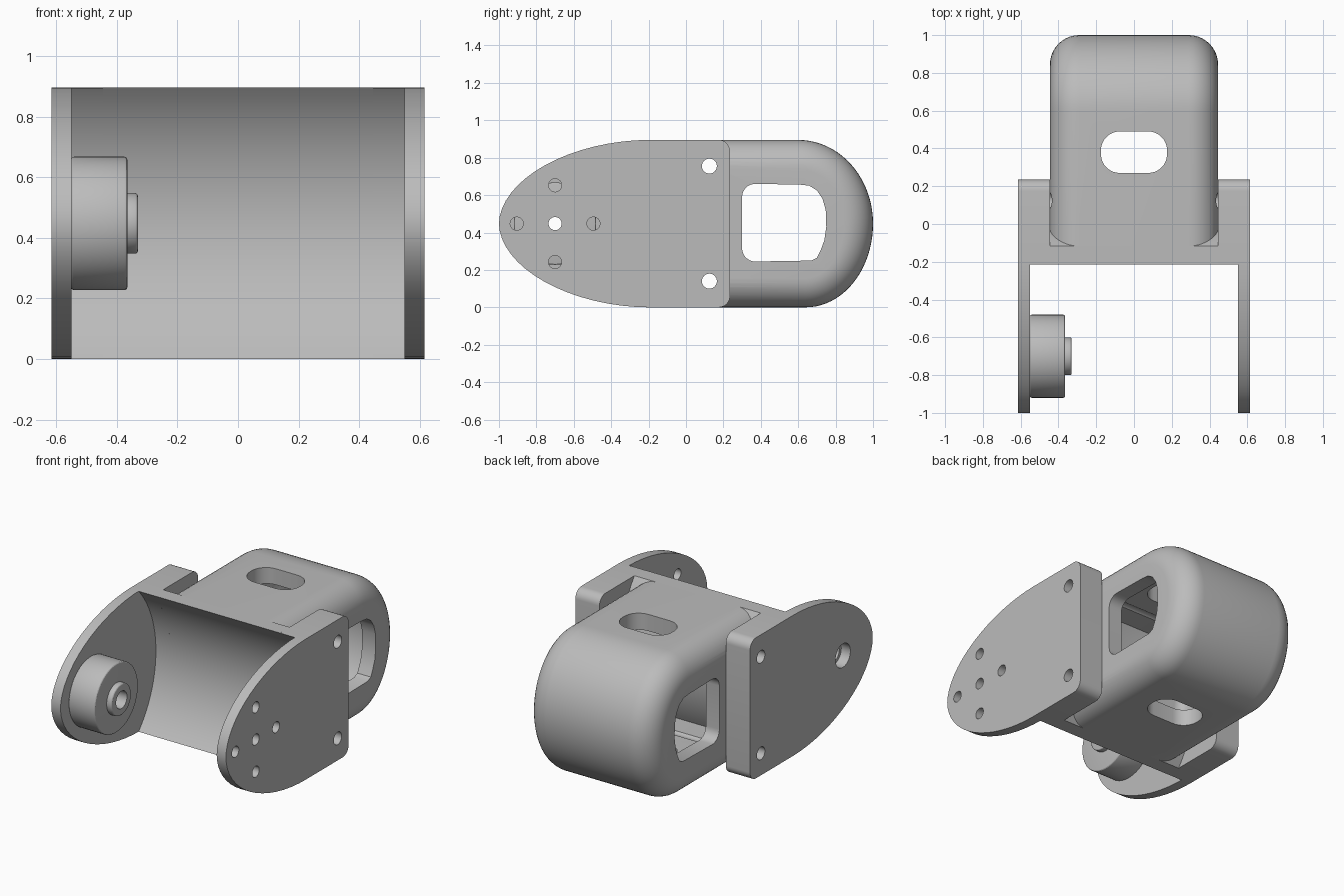
import bpy, bmesh
from math import sin, cos, pi, sqrt, radians
from mathutils import Matrix

if "Cube" in bpy.data.objects:
    bpy.data.objects.remove(bpy.data.objects["Cube"])

MID = 0.4475           # half the height
PIVOT = (-0.7, MID)    # hinge axis in (y, z)

grey = bpy.data.materials.new("light_grey")
grey.use_nodes = True
grey.diffuse_color = (0.5, 0.5, 0.5, 1)
grey.node_tree.nodes["Principled BSDF"].inputs["Base Color"].default_value = (0.5, 0.5, 0.5, 1)


def finish(name, bm):
    bmesh.ops.recalc_face_normals(bm, faces=bm.faces)
    mesh = bpy.data.meshes.new(name)
    bm.to_mesh(mesh)
    bm.free()
    mesh.materials.append(grey)
    ob = bpy.data.objects.new(name, mesh)
    bpy.context.collection.objects.link(ob)
    return ob


def prism(name, pts, lo, hi, axis="x", bevel=0, segments=8):
    """Extrude a (y, z) profile along x, or an (x, y) profile along z."""
    place = (lambda p, t: (t, *p)) if axis == "x" else (lambda p, t: (*p, t))
    bm = bmesh.new()
    rings = [[bm.verts.new(place(p, t)) for p in pts] for t in (lo, hi)]
    caps = [bm.faces.new(r) for r in rings]
    n = len(pts)
    for i in range(n):
        j = (i + 1) % n
        bm.faces.new((rings[0][i], rings[0][j], rings[1][j], rings[1][i]))
    if bevel:
        bmesh.ops.recalc_face_normals(bm, faces=bm.faces)
        edges = [e for c in caps for e in c.edges]
        bmesh.ops.bevel(bm, geom=edges, offset=bevel, segments=segments,
                        profile=0.5, affect="EDGES", clamp_overlap=False)
    return finish(name, bm)


def circle(y, z, r, n=48):
    return [(y + r * cos(2 * pi * i / n), z + r * sin(2 * pi * i / n)) for i in range(n)]


def round_rect(x0, x1, y0, y1, r, n=8):
    corners = [(x1 - r, y1 - r), (x0 + r, y1 - r), (x0 + r, y0 + r), (x1 - r, y0 + r)]
    return [(cx + r * cos(pi / 2 * (k + i / n)), cy + r * sin(pi / 2 * (k + i / n)))
            for k, (cx, cy) in enumerate(corners) for i in range(n + 1)]


def apply_booleans(ob, cutters):
    for c in cutters:
        mod = ob.modifiers.new("cut", "BOOLEAN")
        mod.object, mod.operation, mod.solver = c, "DIFFERENCE", "EXACT"
    bpy.context.view_layer.update()
    deps = bpy.context.evaluated_depsgraph_get()
    mesh = bpy.data.meshes.new_from_object(ob.evaluated_get(deps))
    ob.modifiers.clear()
    ob.data = mesh


def smooth(ob):
    ob.data.shade_smooth()
    ob.data.set_sharp_from_angle(angle=radians(28))


def hole(y, z, r, lo=-1, hi=1):
    ob = prism("hole_cutter", circle(y, z, r, 32), lo, hi)
    cutters.append(ob)
    return ob


cutters = []

# Shared cutters: corner bolt holes and the round recess about the hinge axis
bolts = [hole(0.125, z, 0.04) for z in (0.14, 0.755)]
recess = prism("recess_cutter", circle(*PIVOT, 0.66, 128), -0.55, 0.55)
body_front = prism("body_front_cutter", circle(*PIVOT, 0.73, 128), -1, 1)
cutters += [recess, body_front]

# Side plates: teardrop nose, square back with rounded corners
nose = []
for i in range(33):
    a = pi / 2 + pi * i / 32
    c, s = abs(cos(a)) ** 1.05, abs(sin(a)) ** 1.05
    nose.append((-0.2 - 0.8 * c, MID + MID * s * (1 if i <= 16 else -1)))
back = round_rect(-0.1, 0.235, 0, 2 * MID, 0.06)
plate_profile = nose + back[27:] + back[:9]
mount = [hole(PIVOT[0] + dy, PIVOT[1] + dz, 0.035, 0, 1)
         for dy, dz in ((0, 0), (0.205, 0), (-0.205, 0), (0, 0.205), (0, -0.205))]
shaft = hole(*PIVOT, 0.075, -1, -0.5)
for name, lo, hi, extra in (("left_plate", 0.445, 0.615, mount),
                            ("right_plate", -0.615, -0.445, [shaft])):
    plate = prism(name, plate_profile, lo, hi)
    apply_booleans(plate, [recess] + bolts + extra)
    smooth(plate)

# Curved cross wall joining the plates
heights = [2 * MID * i / 32 for i in range(33)]
arc = lambda r, z: (PIVOT[0] + sqrt(r * r - (z - MID) ** 2), z)
wall = prism("cross_wall", [arc(0.66, z) for z in heights]
             + [arc(0.735, z) for z in reversed(heights)], -0.446, 0.446)
smooth(wall)


# Rounded hollow body
def rounded_end(inset, n=20):
    pts = []
    for i in range(2 * n + 1):
        a = pi / 2 - pi / 2 * i / n
        cy = 0.6 if i <= n else 0.64
        pts.append((cy + (1 - cy - inset) * cos(a), MID + (MID - inset) * sin(a)))
    return pts


body = prism("body", [(-0.4, 0), (-0.4, 2 * MID)] + rounded_end(0), -0.445, 0.445,
             bevel=0.155, segments=10)
inner = [z for z in heights if 0.1 < z < 2 * MID - 0.1]
cavity = prism("cavity_cutter", [arc(0.74, z) for z in inner] + rounded_end(0.1),
               -0.35, 0.35, bevel=0.06, segments=4)
window_profile = round_rect(0.3, 0.6, 0.245, 0.66, 0.07)[9:27] + [
    (0.67, 0.25), (0.70, 0.265), (0.72, 0.305), (0.74, 0.36), (0.75, 0.43),
    (0.747, 0.52), (0.73, 0.58), (0.70, 0.625), (0.66, 0.65), (0.61, 0.656)]
window = prism("window_cutter", window_profile, -1, 1)
slot = prism("slot_cutter", round_rect(-0.175, 0.175, 0.27, 0.49, 0.1), -1, 2, axis="z")
cutters += [cavity, window, slot]
apply_booleans(body, [body_front, cavity, window, slot] + bolts)
smooth(body)

# Bearing hub with a raised collar on the right plate
bore = hole(*PIVOT, 0.055, -1, 0)
for name, r, lo, hi in (("hub", 0.22, -0.551, -0.365), ("hub_collar", 0.1, -0.38, -0.33)):
    part = prism(name, circle(*PIVOT, r, 64), lo, hi, bevel=0.01, segments=3)
    apply_booleans(part, [bore])
    smooth(part)

# Remove the helper cutters
for ob in cutters:
    bpy.data.objects.remove(ob)
